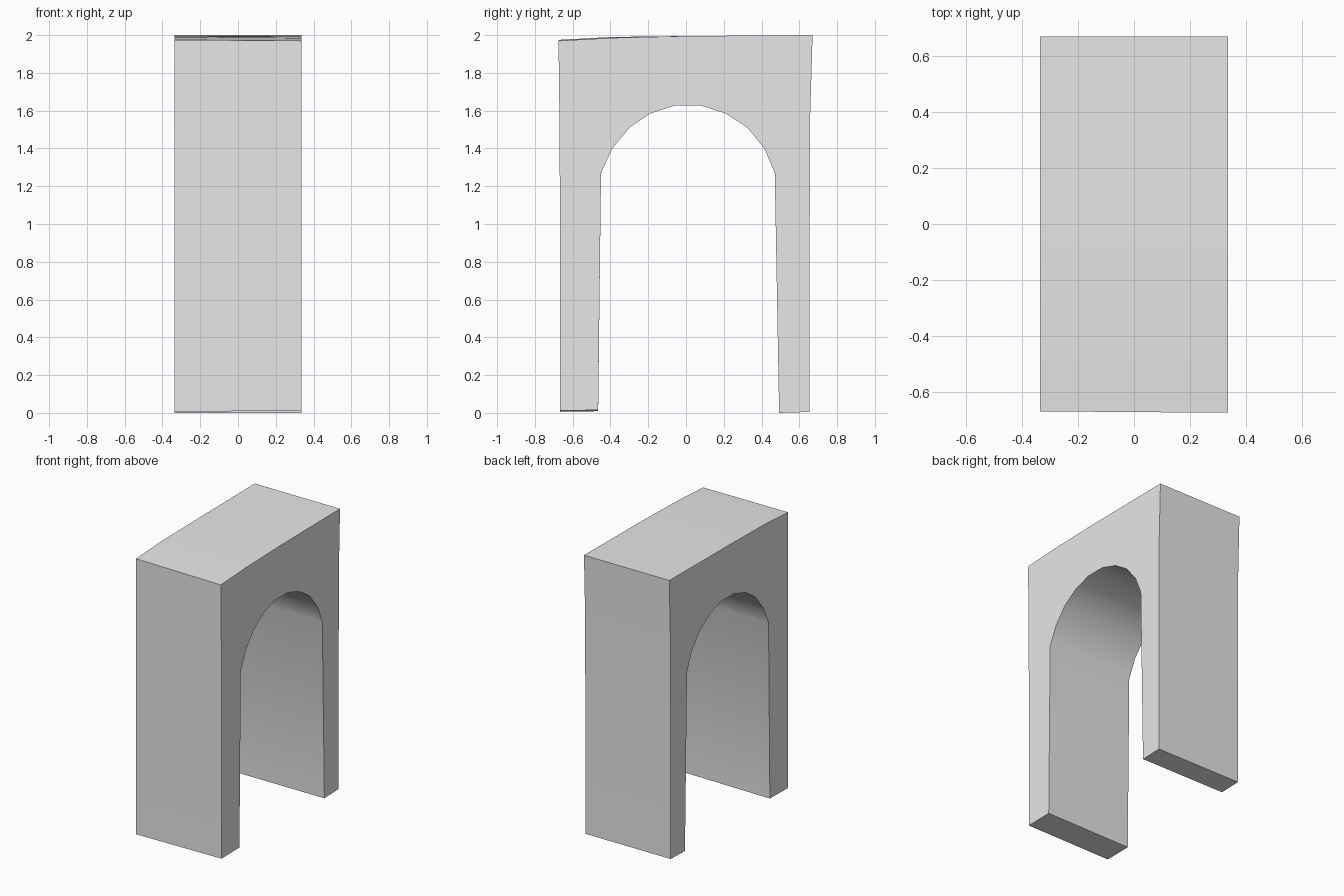
import bpy
import bmesh
import math

cube = bpy.data.objects.get("Cube")
if cube:
    bpy.data.objects.remove(cube, do_unlink=True)

# Plain grey finish
grey = bpy.data.materials.new("plain grey")
grey.use_nodes = True
colour = (0.8, 0.8, 0.8, 1)
grey.diffuse_color = colour
grey.node_tree.nodes["Principled BSDF"].inputs["Base Color"].default_value = colour

HALF_WIDTH = 0.337

# Outline in (y, z): front leg, slightly sloping top, back leg
outer = [(-0.465, 0.015), (-0.667, 0.012), (-0.667, 1.0), (-0.67, 1.56),
         (-0.675, 1.97), (-0.4, 1.985), (0.0, 1.995), (0.67, 2.0),
         (0.657, 1.56), (0.655, 1.0), (0.655, 0.005), (0.493, 0.0)]
# Faceted arch opening, from the back leg over to the front leg
arch = [(0.47, 1.27), (0.415, 1.4), (0.325, 1.51), (0.21, 1.585), (0.08, 1.627),
        (-0.06, 1.627), (-0.19, 1.585), (-0.3, 1.51), (-0.39, 1.4), (-0.45, 1.27)]
outline = outer + arch

# Extrude the outline across the width
bm = bmesh.new()
verts = [bm.verts.new((-HALF_WIDTH, y, z)) for y, z in outline]
side = bm.faces.new(verts)
result = bmesh.ops.extrude_face_region(bm, geom=[side], use_keep_orig=True)
moved = [v for v in result["geom"] if isinstance(v, bmesh.types.BMVert)]
bmesh.ops.translate(bm, verts=moved, vec=(2 * HALF_WIDTH, 0, 0))

# Slight hand-made unevenness at the front foot and the top corner
for v in bm.verts:
    if v.co.x < 0 and v.co.y < -0.4:
        if v.co.z < 0.1:
            v.co.z -= 0.006
        elif v.co.z > 1.9:
            v.co.z += 0.005
            v.co.y += 0.005
bmesh.ops.recalc_face_normals(bm, faces=bm.faces)

mesh = bpy.data.meshes.new("archway")
bm.to_mesh(mesh)
bm.free()
mesh.materials.append(grey)
archway = bpy.data.objects.new("archway", mesh)
bpy.context.collection.objects.link(archway)

# Smooth the arch lining while keeping the outer corners crisp
bpy.ops.object.select_all(action="DESELECT")
archway.select_set(True)
bpy.context.view_layer.objects.active = archway
bpy.ops.object.shade_smooth_by_angle(angle=math.radians(35))
